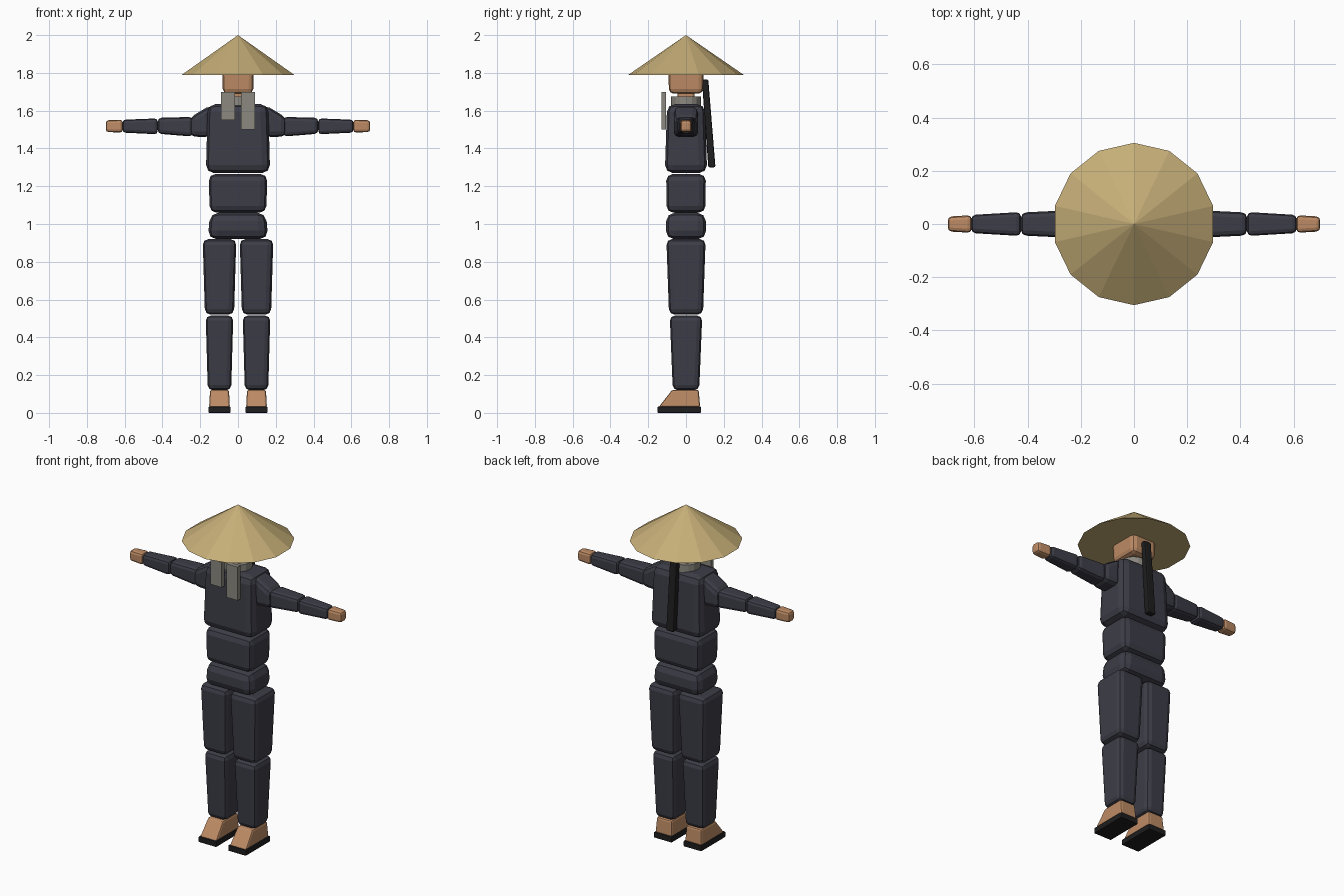
import bpy, bmesh, math
from mathutils import Vector

if "Cube" in bpy.data.objects:
    bpy.data.objects.remove(bpy.data.objects["Cube"])


def material(name, rgb):
    m = bpy.data.materials.new(name)
    m.diffuse_color = (*rgb, 1)
    m.use_nodes = True
    m.node_tree.nodes["Principled BSDF"].inputs["Base Color"].default_value = m.diffuse_color
    return m


NAVY = material("dark navy cloth", (0.046, 0.046, 0.064))
SKIN = material("skin", (0.51, 0.26, 0.13))
STRAW = material("straw", (0.56, 0.42, 0.185))
GREY = material("grey cloth", (0.26, 0.25, 0.215))
BLACK = material("black", (0.013, 0.013, 0.014))


def finish(bm, name, mat):
    bmesh.ops.recalc_face_normals(bm, faces=bm.faces)
    me = bpy.data.meshes.new(name)
    bm.to_mesh(me)
    bm.free()
    me.materials.append(mat)
    ob = bpy.data.objects.new(name, me)
    bpy.context.collection.objects.link(ob)
    return ob


def block(name, mat, a, b, bevel=0.0, axis="z", side=1, segments=2):
    """Tapered box between two end rectangles (position, centre 1, centre 2, half 1, half 2)."""
    bm = bmesh.new()
    rings = []
    for p, c1, c2, h1, h2 in (a, b):
        ring = []
        for s, t in ((-1, -1), (1, -1), (1, 1), (-1, 1)):
            u, v = c1 + s * h1, c2 + t * h2
            co = Vector((u, v, p)) if axis == "z" else Vector((p, u, v))
            co.x *= side
            ring.append(bm.verts.new(co))
        rings.append(ring)
    bm.faces.new(rings[0])
    bm.faces.new(rings[1])
    for i in range(4):
        j = (i + 1) % 4
        bm.faces.new((rings[0][i], rings[0][j], rings[1][j], rings[1][i]))
    bmesh.ops.recalc_face_normals(bm, faces=bm.faces)
    if bevel:
        bmesh.ops.bevel(bm, geom=bm.edges[:], offset=bevel, segments=segments,
                        profile=0.5, affect="EDGES", clamp_overlap=True)
    return finish(bm, name, mat)


def cone(name, mat, sides, r1, r2, z1, z2):
    bm = bmesh.new()
    bmesh.ops.create_cone(bm, cap_ends=True, segments=sides, radius1=r1, radius2=r2, depth=z2 - z1)
    # one corner points straight to the front
    for v in bm.verts:
        if v.co.xy.length > 1e-6:
            ang = math.atan2(v.co.y, v.co.x)
            k = round((ang - bm_start) / (2 * math.pi / sides))
            r = v.co.xy.length
            ang = math.pi / 2 + k * 2 * math.pi / sides
            v.co.x, v.co.y = r * math.cos(ang), r * math.sin(ang)
        v.co.z += (z1 + z2) / 2
    return finish(bm, name, mat)


bm_start = math.pi / 2  # angle of the first corner

# Head, neck and hat
cone("hat", STRAW, 14, 0.305, 0.0, 1.79, 2.0)
block("head", SKIN, (1.69, 0, 0, 0.08, 0.09), (1.86, 0, 0, 0.085, 0.095), 0.025)
block("neck", SKIN, (1.60, 0, 0, 0.045, 0.045), (1.72, 0, 0, 0.045, 0.045), 0.012)

# Scarf and its two hanging ends
cone("scarf_ring", GREY, 16, 0.08, 0.08, 1.60, 1.675)
block("scarf_end_short", GREY, (1.55, -0.053, -0.118, 0.037, 0.013),
      (1.70, -0.053, -0.118, 0.037, 0.013))
block("scarf_end_long", GREY, (1.50, 0.053, -0.118, 0.037, 0.013),
      (1.70, 0.053, -0.118, 0.037, 0.013))

# Trunk
block("chest", NAVY, (1.27, 0, 0, 0.17, 0.112), (1.635, 0, 0, 0.16, 0.10), 0.042)
block("waist", NAVY, (1.06, 0, 0, 0.15, 0.103), (1.265, 0, 0, 0.155, 0.105), 0.036)
block("hips", NAVY, (0.92, 0, 0, 0.16, 0.108), (1.06, 0, 0, 0.148, 0.104), 0.045)

# Sheath slanted across the back
block("back_sheath", BLACK, (1.30, 0, 0.137, 0.025, 0.019),
      (1.765, 0, 0.101, 0.023, 0.017), 0.008)

# Limbs, mirrored left and right
for label, s in (("left", 1), ("right", -1)):
    def limb(part, mat, a, b, bevel, axis="z"):
        block(f"{label}_{part}", mat, a, b, bevel, axis, s)

    limb("shoulder", NAVY, (0.145, 0, 1.545, 0.066, 0.085), (0.255, 0, 1.513, 0.06, 0.05), 0.028, "x")
    limb("upper_arm", NAVY, (0.24, 0, 1.515, 0.052, 0.052), (0.425, 0, 1.52, 0.043, 0.042), 0.02, "x")
    limb("forearm", NAVY, (0.425, 0, 1.517, 0.045, 0.042), (0.612, 0, 1.518, 0.034, 0.034), 0.017, "x")
    limb("hand", SKIN, (0.61, 0, 1.518, 0.033, 0.034), (0.70, 0, 1.518, 0.028, 0.031), 0.015, "x")
    limb("thigh", NAVY, (0.52, 0.098, 0, 0.077, 0.09), (0.92, 0.098, 0, 0.089, 0.104), 0.03)
    limb("shin", NAVY, (0.12, 0.098, 0, 0.062, 0.07), (0.515, 0.098, 0, 0.073, 0.086), 0.027)
    limb("foot", SKIN, (0.03, 0.098, -0.035, 0.055, 0.11), (0.122, 0.098, -0.003, 0.05, 0.07), 0.01)
    limb("sole", BLACK, (0.0, 0.098, -0.035, 0.059, 0.115), (0.033, 0.098, -0.035, 0.059, 0.115), 0.004)
